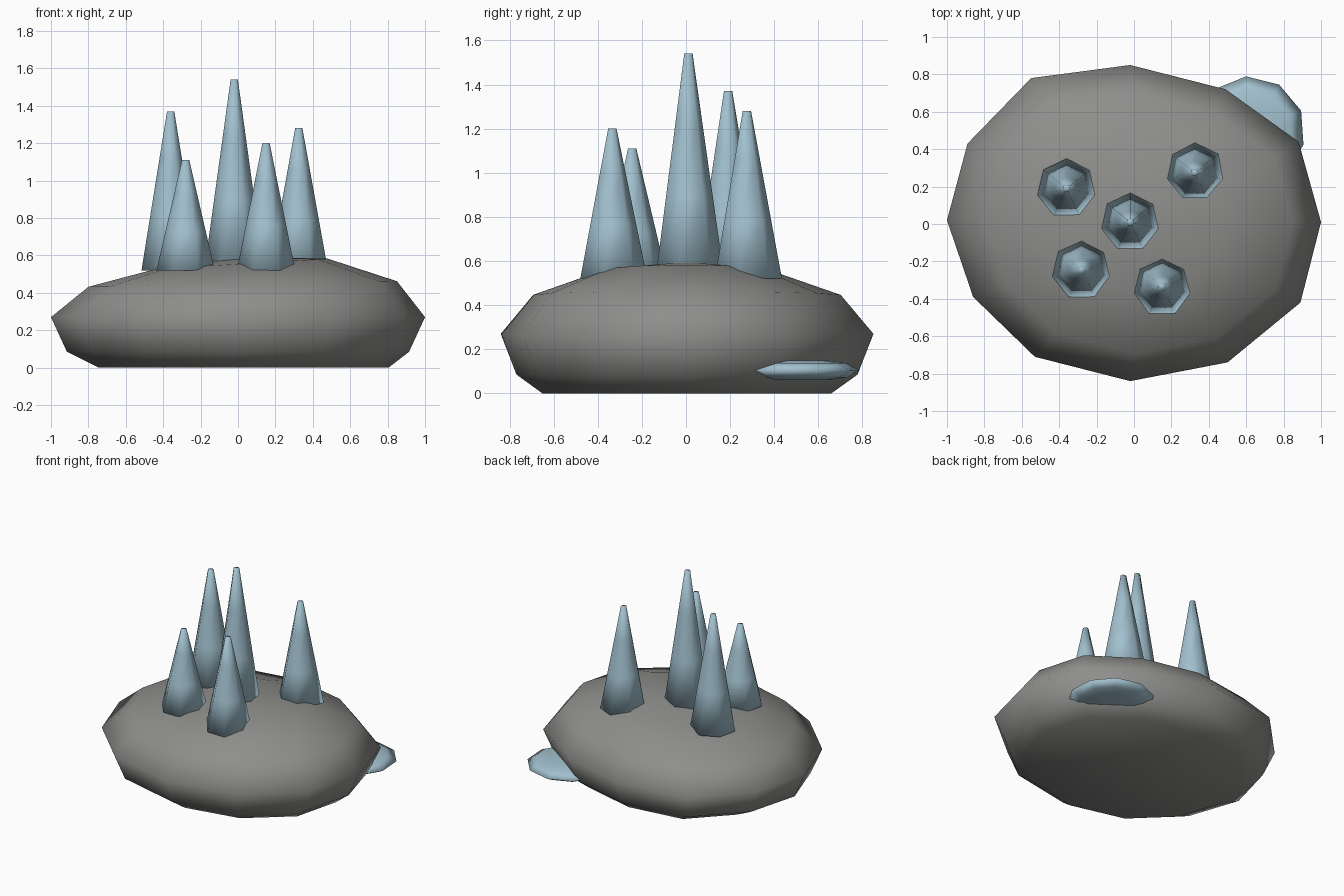
import bpy, bmesh, math

if "Cube" in bpy.data.objects:
    bpy.data.objects.remove(bpy.data.objects["Cube"])


def material(name, rgb):
    m = bpy.data.materials.new(name)
    m.diffuse_color = (*rgb, 1)
    m.use_nodes = True
    m.node_tree.nodes["Principled BSDF"].inputs["Base Color"].default_value = m.diffuse_color
    return m


stone = material("grey stone", (0.27, 0.27, 0.26))
crystal = material("pale blue crystal", (0.36, 0.53, 0.62))


def loft(name, rings, mat, peak=None):
    """Bridge rings of points from bottom to top; close with a cap or a fan."""
    bm = bmesh.new()
    loops = [[bm.verts.new(p) for p in ring] for ring in rings]
    n = len(loops[0])
    for a, b in zip(loops, loops[1:]):
        for i in range(n):
            j = (i + 1) % n
            bm.faces.new((a[i], a[j], b[j], b[i]))
    bm.faces.new(loops[0][::-1])
    if peak:
        top = bm.verts.new(peak)
        for i in range(n):
            bm.faces.new((loops[-1][i], loops[-1][(i + 1) % n], top))
    else:
        bm.faces.new(loops[-1])
    bmesh.ops.recalc_face_normals(bm, faces=bm.faces)
    for f in bm.faces:
        f.smooth = True
    mesh = bpy.data.meshes.new(name)
    bm.to_mesh(mesh)
    bm.free()
    mesh.materials.append(mat)
    obj = bpy.data.objects.new(name, mesh)
    bpy.context.collection.objects.link(obj)
    return obj


def circle(x, y, z, r, n, start=math.pi / 2):
    return [(x + r * math.cos(start + math.tau * i / n),
             y + r * math.sin(start + math.tau * i / n), z) for i in range(n)]


# Rock: an uneven twelve-sided outline, scaled up the height
outline = [(1, 0.01), (0.88, 0.44), (0.49, 0.72), (-0.02, 0.85),
           (-0.55, 0.78), (-0.89, 0.43), (-1, 0.02), (-0.86, -0.39),
           (-0.53, -0.71), (-0.02, -0.84), (0.50, -0.74), (0.89, -0.42)]
# scale, x shift, height, tilt along x
levels = [(0.775, 0.03, 0, 0), (0.915, 0, 0.085, 0), (1, 0, 0.27, 0),
          (0.825, 0.025, 0.447, 0.018), (0.46, 0.02, 0.555, 0.06)]
rock_rings = [[(x * s + dx, y * s, z + tilt * x * s) for x, y in outline]
              for s, dx, z, tilt in levels]
loft("rock", rock_rings, stone, (0.02, 0, 0.595))

# Crystal spikes: seven-sided tapering columns
spikes = [(-0.36, 0.19, 0.52, 1.37), (-0.28, -0.245, 0.52, 1.11),
          (-0.02, 0.01, 0.55, 1.54), (0.15, -0.335, 0.52, 1.20),
          (0.325, 0.275, 0.52, 1.28)]
for k, (x, y, base, tip) in enumerate(spikes):
    rings = [circle(x, y, base + (tip - base) * t, 0.16 + (0.02 - 0.16) * t, 7)
             for t in (0, 0.35, 0.7, 1)]
    loft(f"crystal_spike_{k + 1}", rings, crystal)

# Flat crystal lump poking out of the rear right side
lump = [circle(0.62, 0.495, z, r, 10, math.radians(22))
        for z, r in ((0.06, 0.16), (0.072, 0.23), (0.105, 0.295),
                     (0.137, 0.23), (0.15, 0.14))]
loft("crystal_lump", lump, crystal)
